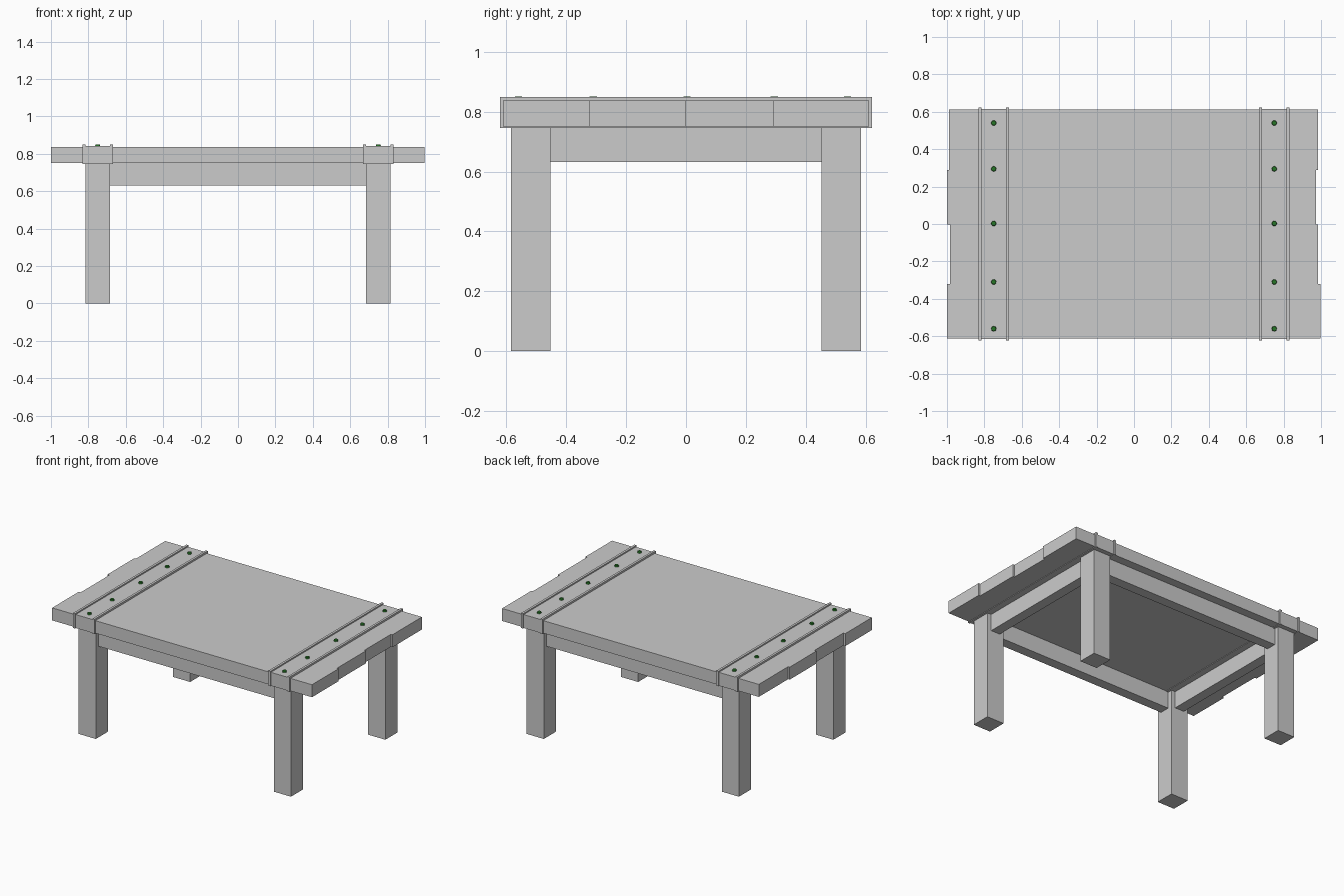
import bpy
import bmesh
from mathutils import Matrix, Vector

if "Cube" in bpy.data.objects:
    bpy.data.objects.remove(bpy.data.objects["Cube"])


def box(name, x0, x1, y0, y1, z0, z1):
    bm = bmesh.new()
    bmesh.ops.create_cube(bm, size=1.0)
    for v in bm.verts:
        v.co = Vector((x0 + (v.co.x + .5) * (x1 - x0),
                       y0 + (v.co.y + .5) * (y1 - y0),
                       z0 + (v.co.z + .5) * (z1 - z0)))
    return finish(bm, name)


def finish(bm, name):
    me = bpy.data.meshes.new(name)
    bm.to_mesh(me)
    bm.free()
    ob = bpy.data.objects.new(name, me)
    bpy.context.collection.objects.link(ob)
    return ob


green = bpy.data.materials.new("rivet_green")
green.diffuse_color = (0.02, 0.18, 0.02, 1)
green.use_nodes = True
green.node_tree.nodes["Principled BSDF"].inputs["Base Color"].default_value = green.diffuse_color

# Four top planks of slightly different length
planks = [(-1.0, 0.997, -0.612, -0.32), (-0.985, 0.985, -0.32, -0.002),
          (-1.0, 0.973, -0.002, 0.29), (-0.988, 0.985, 0.29, 0.612)]
for i, (x0, x1, y0, y1) in enumerate(planks):
    box(f"top_plank_{i + 1}", x0, x1, y0, y1, 0.75, 0.837)

for sx, side in ((-1, "left"), (1, "right")):
    # Strap around the top, with a raised rim along each edge
    cx = sx * 0.75
    box(f"{side}_strap", cx - 0.066, cx + 0.066, -0.616, 0.616, 0.748, 0.841)
    for e in (-1, 1):
        rx = cx + e * 0.074
        box(f"{side}_strap_rim", rx - 0.008, rx + 0.008, -0.622, 0.622, 0.746, 0.85)

    # Rivets along the strap
    for y in (-0.56, -0.31, 0.003, 0.295, 0.54):
        bm = bmesh.new()
        bmesh.ops.create_cone(bm, cap_ends=True, segments=12, radius1=0.015,
                              radius2=0.012, depth=0.016,
                              matrix=Matrix.Translation((cx, y, 0.843)))
        finish(bm, f"{side}_rivet").data.materials.append(green)

    # Legs
    for sy, end in ((-1, "front"), (1, "back")):
        cy = sy * 0.518
        box(f"{end}_{side}_leg", cx - 0.066, cx + 0.066, cy - 0.066, cy + 0.066, 0, 0.75)

    # Side apron between the legs
    box(f"{side}_apron", cx - 0.035, cx + 0.035, -0.455, 0.455, 0.632, 0.75)

# Front and back aprons
for cy, end in ((-0.518, "front"), (0.518, "back")):
    box(f"{end}_apron", -0.687, 0.687, cy - 0.035, cy + 0.035, 0.632, 0.75)
